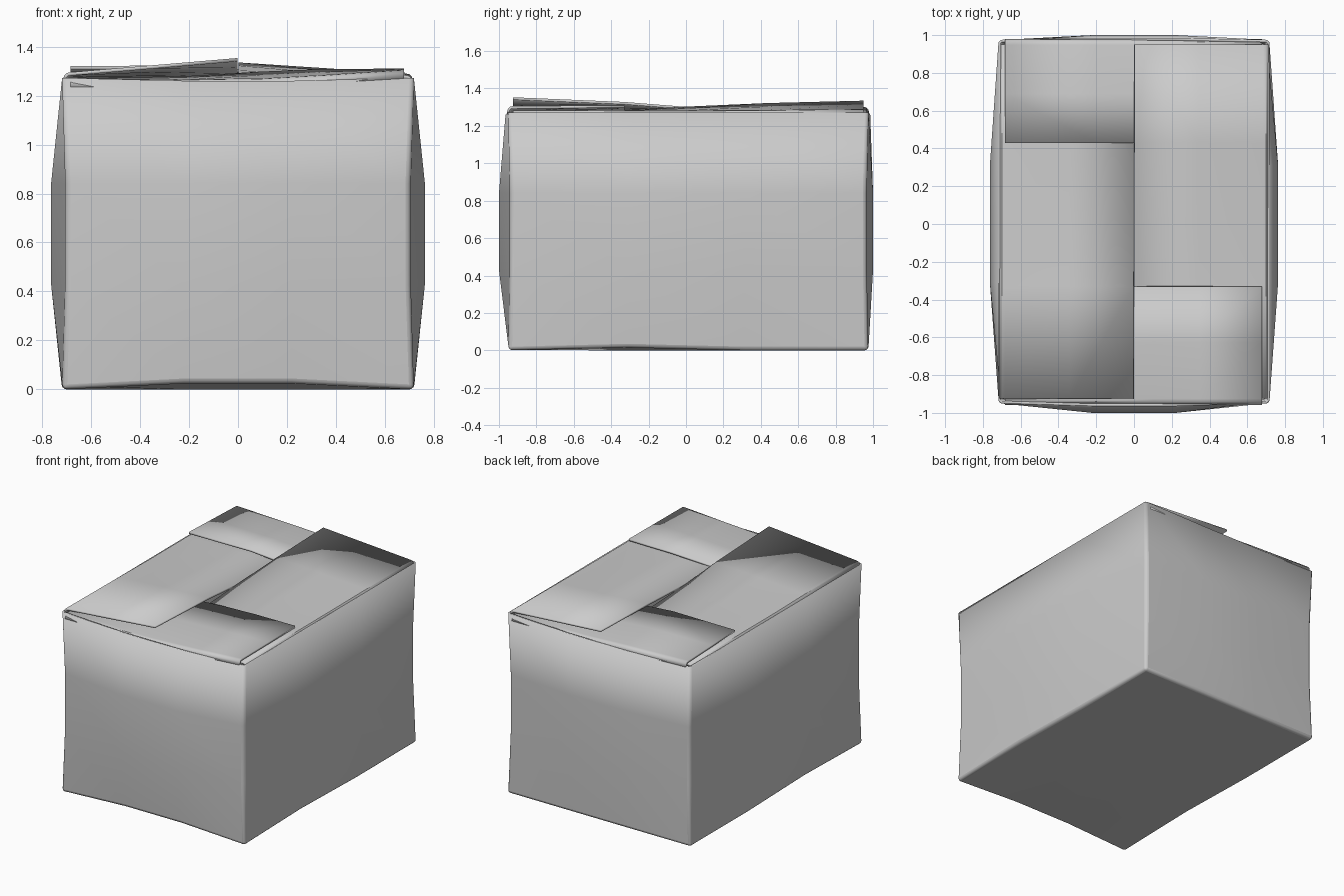
import bpy, bmesh

if "Cube" in bpy.data.objects:
    bpy.data.objects.remove(bpy.data.objects["Cube"])


def finish(bm, name, mods):
    me = bpy.data.meshes.new(name)
    bm.to_mesh(me)
    bm.free()
    ob = bpy.data.objects.new(name, me)
    bpy.context.collection.objects.link(ob)
    for kind, props in mods:
        m = ob.modifiers.new(kind.title(), kind)
        for k, v in props.items():
            setattr(m, k, v)
    bpy.ops.object.select_all(action='DESELECT')
    ob.select_set(True)
    bpy.context.view_layer.objects.active = ob
    bpy.ops.object.shade_smooth_by_angle(angle=0.6)
    return ob


# Open carton: a 3x3x3 cage with bulging walls, pinched corners and rounded folds
X = [-0.718, -0.22, 0.22, 0.718]
Y = [-0.95, -0.31, 0.31, 0.975]
Z = [0.0, 0.43, 0.84, 1.272]
bm = bmesh.new()
bmesh.ops.create_cube(bm, size=3)
bmesh.ops.subdivide_edges(bm, edges=bm.edges[:], cuts=2, use_grid_fill=True)
top = [f for f in bm.faces if f.normal.z > 0.9]
bmesh.ops.delete(bm, geom=top, context='FACES')
for v in bm.verts:
    i, j, k = (round(c + 1.5) for c in v.co)
    x, y, z = X[i], Y[j], Z[k]
    mid_x, mid_y, mid_z = i in (1, 2), j in (1, 2), k in (1, 2)
    if not mid_x and mid_y and mid_z:
        x *= 0.763 / 0.718
    if not mid_y and mid_x and mid_z:
        y = -1.0 if j == 0 else 1.0
    if not mid_x and not mid_y and mid_z:
        x *= 0.98
        y *= 0.99
    if k == 3 and mid_x:
        z -= 0.012
        y -= 0.015 if j == 0 else -0.01
    if k == 0 and j == 0 and mid_x:
        z = 0.025
    if k == 0 and i in (0, 3) and j == 1:
        z = 0.015
    v.co = (x, y, z)
finish(bm, "carton_walls", [
    ('BEVEL', dict(width=0.02, segments=3, limit_method='ANGLE', angle_limit=0.9)),
    ('SOLIDIFY', dict(thickness=0.014, offset=-1))])


# Flaps: hinge fold plus a warped panel reaching to the free edge
def flap(name, across_x, hinge, free, along, hinge_z, free_z):
    inward = 1 if free > hinge else -1
    bm = bmesh.new()
    rows = []
    folds = [(0.0, -0.035), (0.005, -0.014), (0.016, -0.003), (0.032, 0.0)]
    for d, dz in folds:
        rows.append([(hinge + inward * d, a, z + dz) for a, z in zip(along, hinge_z)])
    start = hinge + inward * 0.032
    for t in (0.5, 1.0):
        rows.append([(start + (free - start) * t, a, h + (f - h) * t)
                     for a, h, f in zip(along, hinge_z, free_z)])
    grid = [[bm.verts.new((b, a, z) if across_x else (a, b, z)) for b, a, z in r]
            for r in rows]
    for r0, r1 in zip(grid, grid[1:]):
        for n in range(len(along) - 1):
            bm.faces.new((r0[n], r0[n + 1], r1[n + 1], r1[n]))
    bm.normal_update()
    if sum(f.normal.z for f in bm.faces) < 0:
        bmesh.ops.reverse_faces(bm, faces=bm.faces[:])
    finish(bm, name, [('SOLIDIFY', dict(thickness=0.014, offset=-1))])


LONG = [-0.925, -0.33, 0.0, 0.43, 0.95]
SHORT = [-0.683, -0.2, 0.1, 0.35, 0.678]

# Pinwheel: each flap rests over one neighbour and tucks under the other
flap("left_flap", True, -0.715, -0.002, LONG,
     [1.295, 1.29, 1.285, 1.285, 1.28], [1.353, 1.328, 1.302, 1.285, 1.272])
flap("right_flap", True, 0.715, 0.002, LONG,
     [1.283, 1.283, 1.283, 1.285, 1.29], [1.265, 1.285, 1.303, 1.322, 1.335])
flap("front_flap", False, -0.957, -0.33, SHORT,
     [1.27, 1.266, 1.27, 1.284, 1.306], [1.268, 1.28, 1.298, 1.308, 1.31])
flap("back_flap", False, 0.98, 0.43, SHORT,
     [1.302, 1.285, 1.27, 1.266, 1.265], [1.32, 1.323, 1.3, 1.28, 1.268])
